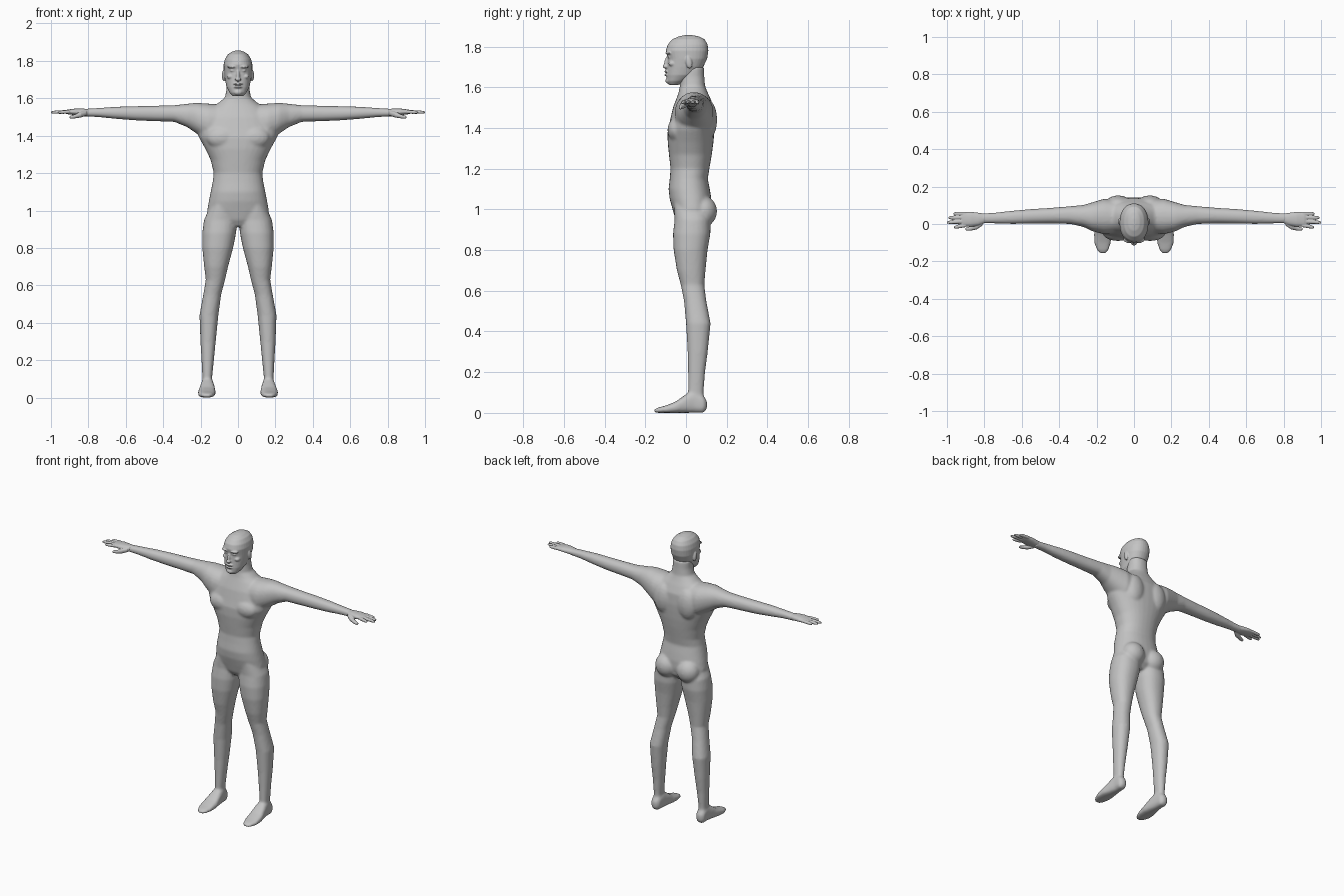
import bpy, bmesh, math
from mathutils import Matrix

skin = bpy.data.materials.new("plain_grey")
skin.diffuse_color = (0.55, 0.55, 0.55, 1)


def loft(bm, axis, rings, side=1, power=0.9, n=24):
    """Closed tube; each ring is (position on axis, a0, a1, b0, b1) extents."""
    loops = []
    for t, a0, a1, b0, b1 in rings:
        loop = []
        for i in range(n):
            c, s = math.cos(math.tau * i / n), math.sin(math.tau * i / n)
            c = math.copysign(abs(c) ** power, c)
            s = math.copysign(abs(s) ** power, s)
            a = (a0 + a1) / 2 + c * (a1 - a0) / 2
            b = (b0 + b1) / 2 + s * (b1 - b0) / 2
            x, y, z = {"x": (t, a, b), "y": (a, t, b), "z": (a, b, t)}[axis]
            loop.append(bm.verts.new((x * side, y, z)))
        loops.append(loop)
    faces = [bm.faces.new(loops[0]), bm.faces.new(loops[-1])]
    for lo, hi in zip(loops, loops[1:]):
        for i in range(n):
            j = (i + 1) % n
            faces.append(bm.faces.new((lo[i], lo[j], hi[j], hi[i])))
    bmesh.ops.recalc_face_normals(bm, faces=faces)


def blob(bm, centre, radii, tilt=0):
    """Ellipsoid, optionally tilted about x."""
    m = (Matrix.Translation(centre) @ Matrix.Rotation(tilt, 4, "X")
         @ Matrix.Diagonal((*radii, 1)))
    bmesh.ops.create_uvsphere(bm, u_segments=20, v_segments=12, radius=1, matrix=m)


def finish(bm, name, voxel, smoothing):
    """Fuse the overlapping volumes into one smooth skin."""
    mesh = bpy.data.meshes.new(name)
    bm.to_mesh(mesh)
    bm.free()
    mesh.materials.append(skin)
    ob = bpy.data.objects.new(name, mesh)
    bpy.context.collection.objects.link(ob)
    fuse = ob.modifiers.new("fuse", "REMESH")
    fuse.mode = "VOXEL"
    fuse.voxel_size = voxel
    fuse.use_smooth_shade = True
    soft = ob.modifiers.new("soften", "SMOOTH")
    soft.factor = 0.5
    soft.iterations = smoothing


# Torso and neck: height, half width, front, back
torso = [(0.915, .06, -.03, .08), (0.95, .13, -.052, .115), (1.0, .165, -.066, .125),
         (1.05, .156, -.08, .125), (1.1, .146, -.086, .117), (1.15, .136, -.08, .107),
         (1.2, .13, -.076, .115), (1.27, .146, -.084, .127), (1.33, .175, -.09, .135),
         (1.39, .208, -.09, .14), (1.43, .222, -.08, .142), (1.5, .19, -.064, .138),
         (1.55, .14, -.045, .118), (1.575, .105, -.036, .106), (1.605, .07, -.03, .094),
         (1.65, .061, -.03, .09), (1.7, .06, -.02, .088)]
body = bmesh.new()
loft(body, "z", [(z, -w, w, f, b) for z, w, f, b in torso], n=32)

leg = [(1.04, .02, .14, -.06, .1), (.95, .004, .182, -.056, .12), (.88, .01, .191, -.064, .12),
       (.8, .026, .191, -.061, .106), (.7, .053, .181, -.045, .096), (.63, .069, .172, -.026, .09),
       (.55, .09, .186, -.01, .1), (.44, .105, .206, 0, .121), (.3, .119, .201, .008, .107),
       (.2, .129, .195, .01, .094), (.1, .139, .19, .01, .086), (.04, .135, .193, .01, .09)]
foot = [(.103, .15, .18, .02, .06), (.085, .135, .195, 0, .085), (.04, .13, .196, 0, .11),
        (0, .125, .203, 0, .092), (-.05, .119, .214, 0, .056), (-.1, .123, .214, 0, .036),
        (-.137, .135, .2, 0, .026), (-.158, .15, .182, .002, .016)]
arm = [(.08, -.05, .13, 1.36, 1.565), (.16, -.055, .135, 1.37, 1.572), (.22, -.04, .117, 1.41, 1.576),
       (.27, -.016, .102, 1.445, 1.571), (.34, 0, .095, 1.474, 1.563), (.45, .003, .086, 1.478, 1.56),
       (.55, .002, .08, 1.482, 1.558), (.65, 0, .071, 1.49, 1.555), (.75, .003, .06, 1.5, 1.548),
       (.83, .003, .056, 1.503, 1.543)]
for s in (-1, 1):
    loft(body, "z", leg, s)
    loft(body, "y", foot, s, power=0.75)
    loft(body, "x", arm, s)
    blob(body, (s * .078, .085, .99), (.075, .068, .075))         # buttock
    blob(body, (s * .085, .105, 1.44), (.07, .048, .1))           # shoulder blade
    blob(body, (s * .085, -.045, 1.39), (.085, .046, .06))        # chest muscle
finish(body, "body", 0.008, 5)

# Head with its face features
skull = [(1.612, .028, -.084, -.035), (1.63, .045, -.094, 0), (1.66, .061, -.095, .05),
         (1.7, .07, -.092, .085), (1.74, .076, -.09, .104), (1.78, .077, -.099, .11),
         (1.81, .07, -.09, .106), (1.835, .054, -.068, .092), (1.85, .031, -.035, .063),
         (1.856, .01, -.005, .03)]
head = bmesh.new()
loft(head, "z", [(z, -w, w, f, b) for z, w, f, b in skull], n=32)
blob(head, (0, -.093, 1.722), (.01, .014, .034), -.2)             # nose bridge
blob(head, (0, -.1, 1.702), (.016, .016, .01))                    # nose tip
blob(head, (0, -.094, 1.677), (.026, .014, .006))                 # upper lip
blob(head, (0, -.093, 1.66), (.023, .013, .006))                  # lower lip
blob(head, (0, -.084, 1.632), (.024, .017, .016))                 # chin
for s in (-1, 1):
    blob(head, (s * .03, -.084, 1.768), (.028, .018, .008))       # brow
    blob(head, (s * .029, -.08, 1.748), (.013, .011, .007))       # eye
    blob(head, (s * .042, -.066, 1.716), (.018, .02, .014))       # cheek
    blob(head, (s * .077, .014, 1.722), (.009, .016, .031), .2)   # ear
finish(head, "head", 0.004, 3)

# Hands: palm, four fingers as (base y, tip y, tip x), and a thumb
palm = [(.8, .004, .055, 1.506, 1.543), (.83, -.008, .06, 1.506, 1.545),
        (.87, -.014, .065, 1.51, 1.545), (.91, -.012, .064, 1.515, 1.54),
        (.922, -.006, .06, 1.518, 1.536)]
fingers = [(-.006, -.018, .962), (.015, .008, 1.0), (.036, .033, .992), (.055, .055, .965)]
for side_name, s in (("left", 1), ("right", -1)):
    hand = bmesh.new()
    loft(hand, "x", palm, s)
    for base, tip, end in fingers:
        rings = []
        for k, r in ((0, .011), (.5, .0105), (.85, .009), (1, .005)):
            y, z = base + (tip - base) * k, 1.528 - .003 * k
            rings.append((.9 + (end - .9) * k, y - r, y + r, z - r * .9, z + r * .9))
        loft(hand, "x", rings, s, n=12)
    loft(hand, "x", [(.81, -.008, .02, 1.508, 1.535), (.84, -.029, .004, 1.497, 1.528),
                     (.875, -.036, -.012, 1.492, 1.513), (.9, -.036, -.02, 1.491, 1.506)], s, n=12)
    finish(hand, side_name + "_hand", 0.003, 1)
